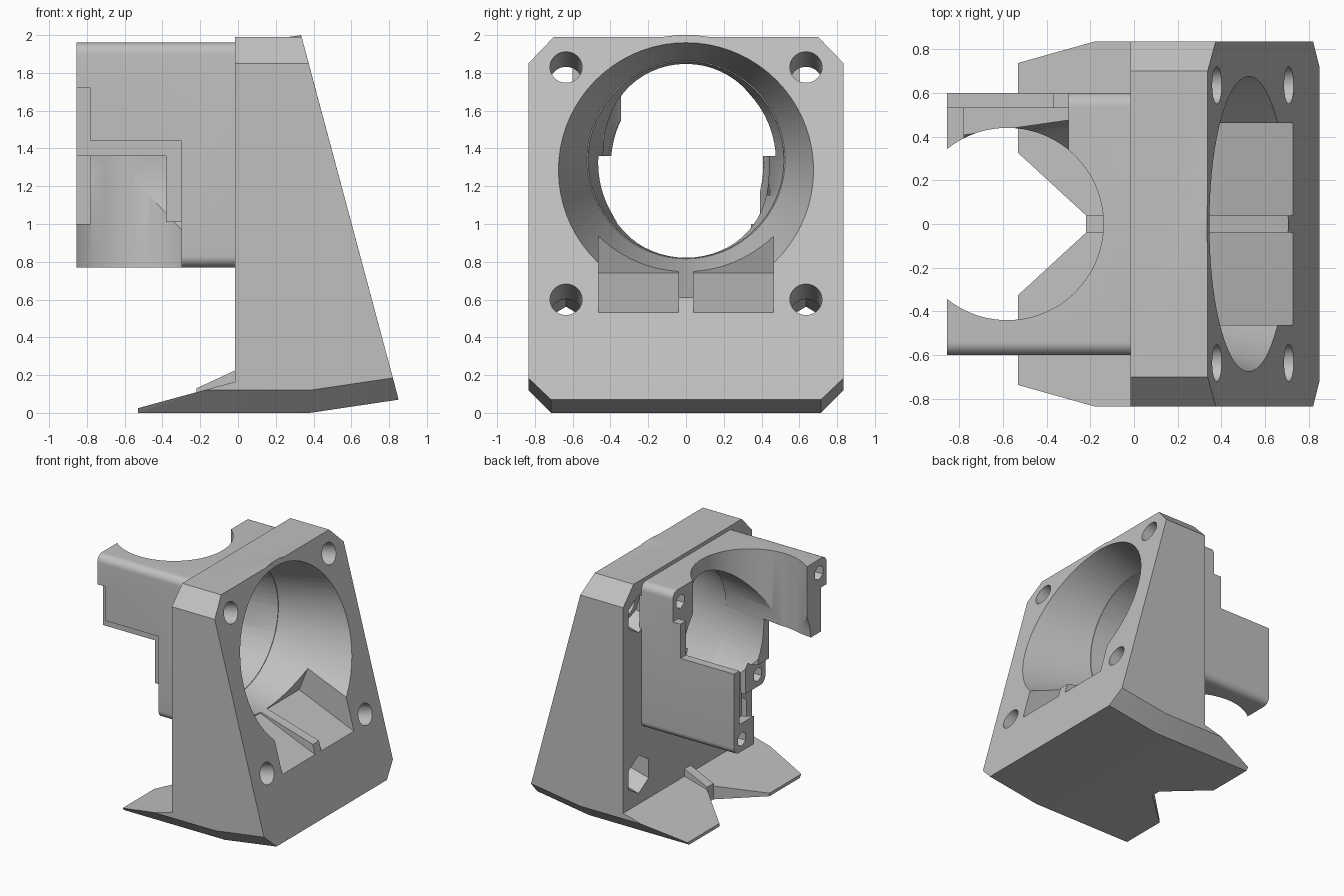
import bpy, bmesh
from math import cos, sin, pi
from mathutils import Vector

if "Cube" in bpy.data.objects:
    bpy.data.objects.remove(bpy.data.objects["Cube"], do_unlink=True)

grey = bpy.data.materials.new("plain_grey")
grey.use_nodes = True
grey.diffuse_color = (0.53, 0.53, 0.53, 1)
grey.node_tree.nodes["Principled BSDF"].inputs["Base Color"].default_value = (0.53, 0.53, 0.53, 1)


def hull(name, points):
    """Solid convex part around the given points."""
    bm = bmesh.new()
    for p in points:
        bm.verts.new(p)
    res = bmesh.ops.convex_hull(bm, input=bm.verts)
    loose = {g for g in res["geom_interior"] + res["geom_unused"] if isinstance(g, bmesh.types.BMVert)}
    bmesh.ops.delete(bm, geom=list(loose), context="VERTS")
    bmesh.ops.dissolve_limit(bm, angle_limit=0.005, verts=bm.verts, edges=bm.edges)
    bmesh.ops.recalc_face_normals(bm, faces=bm.faces)
    mesh = bpy.data.meshes.new(name)
    bm.to_mesh(mesh)
    bm.free()
    mesh.materials.append(grey)
    obj = bpy.data.objects.new(name, mesh)
    bpy.context.collection.objects.link(obj)
    return obj


def box(name, x, y, z):
    return hull(name, [(a, b, c) for a in x for b in y for c in z])


def prism(name, profile, y):
    """XZ profile stretched across y."""
    return hull(name, [(a, b, c) for a, c in profile for b in y])


def rod(name, start, end, r, n=48):
    start, end = Vector(start), Vector(end)
    axis = (end - start).normalized()
    u = Vector((0, 1, 0))
    v = axis.cross(u)
    ring = [u * r * cos(pi / 2 + 2 * pi * i / n) + v * r * sin(pi / 2 + 2 * pi * i / n) for i in range(n)]
    return hull(name, [c + p for c in (start, end) for p in ring])


def boolean(obj, tool, operation="DIFFERENCE"):
    tool.hide_render = True
    mod = obj.modifiers.new("cut", "BOOLEAN")
    mod.operation, mod.solver, mod.object = operation, "EXACT", tool
    bpy.context.view_layer.objects.active = obj
    bpy.ops.object.modifier_apply(modifier=mod.name)
    bpy.data.objects.remove(tool, do_unlink=True)


def smooth(obj):
    bpy.ops.object.select_all(action="DESELECT")
    obj.select_set(True)
    bpy.context.view_layer.objects.active = obj
    bpy.ops.object.shade_smooth_by_angle(angle=0.45)


def face_x(z):
    """Position of the leaning face at a height."""
    return 0.868 - 0.2668 * z


BACK = -0.015
TILT = Vector((1, 0, 0.2668))

# Leaning body block with chamfered corners
pts = []
for s in (-1, 1):
    pts += [(x, s * 0.715, z) for x, z in ((BACK, 0), (0.38, 0), (0.85, 0.07))]
    pts += [(x, s * 0.835, z) for x, z in ((BACK, 0.12), (0.38, 0.12), (0.82, 0.185), (BACK, 1.85), (0.374, 1.85))]
    pts += [(x, s * 0.70, 1.99) for x in (BACK, 0.337)]
body = hull("leaning_body", pts)

# Raised lip over the funnel
boolean(body, hull("lip", [(x, s * y, z) for s in (-1, 1) for x, y, z in
                           ((0.26, 0.03, 1.989), (0.337, 0.13, 1.989), (0.334, 0.05, 2.0), (0.3, 0.03, 1.95))]), "UNION")

# Funnel from the leaning face to the back
funnel = []
for i in range(72):
    a = 2 * pi * i / 72
    z = 1.285 + 0.675 * sin(a)
    outer = Vector((face_x(z), 0.675 * cos(a), z))
    inner = Vector((BACK, 0.52 * cos(a), 1.34 + 0.52 * sin(a)))
    funnel += [inner.lerp(outer, -0.05), inner.lerp(outer, 1.15)]
boolean(body, hull("funnel_cutter", funnel))

# Two tilted pockets under the funnel
for s in (-1, 1):
    boolean(body, prism("pocket_cutter", [(0.23, 0.74), (0.72, 0.535), (0.96, 0.435), (0.38, 1.11), (1.0, 1.11)],
                        (s * 0.04, s * 0.463)))

# Screw holes square to the leaning face, with nut pockets behind
for s in (-1, 1):
    for z in (0.6, 1.83):
        p = Vector((face_x(z), s * 0.635, z))
        boolean(body, rod("screw_cutter", p + TILT * 0.2, p - TILT * 1.0, 0.085))
        boolean(body, rod("nut_cutter", p - TILT * 0.3, p - TILT * 1.0, 0.15, 6))
smooth(body)

# Split foot and its centre rib
for s, side in ((-1, "right"), (1, "left")):
    hull(side + "_foot", [(x, s * y, z) for x, y, z in (
        (-0.53, 0.325, 0), (-0.53, 0.715, 0), (-0.53, 0.325, 0.025), (-0.53, 0.737, 0.025),
        (-0.18, 0.835, 0.12), (BACK, 0.835, 0.12), (BACK, 0.835, 0.165), (BACK, 0.715, 0),
        (-0.22, 0.04, 0), (-0.22, 0.04, 0.109), (BACK, 0.04, 0), (BACK, 0.04, 0.165))])
prism("centre_rib", [(-0.22, 0), (-0.22, 0.13), (BACK, 0.225), (BACK, 0)], (-0.04, 0.04))

# Holder block with rounded long edges
R = 0.06
pts = []
for sy in (-1, 1):
    for zc, sz in ((0.77 + R, -1), (1.96 - R, 1)):
        for i in range(9):
            a = i * pi / 16
            pts += [(x, sy * (0.6 - R + R * cos(a)), zc + sz * R * sin(a)) for x in (-0.855, 0)]
holder = hull("holder", pts)

# Upright round cradle
boolean(holder, rod("cradle_cutter", (-0.58, 0, 0.5), (-0.58, 0, 2.2), 0.44, 96))

# Tunnel carrying the funnel on into the cradle
tunnel = []
for i in range(64):
    a = 2 * pi * i / 64
    tunnel += [(0.01, 0.52 * cos(a), 1.34 + 0.52 * sin(a)), (-0.95, 0.385 * cos(a), 1.305 + 0.475 * sin(a))]
boolean(holder, hull("tunnel_cutter", tunnel))

# Stepped lap joints: high arm on the right, low arm on the left
LOW, HIGH, END = 0.5, 2.2, -1.1
for x, y, z in (
        (-0.38, (-0.8, 0), (LOW, 1.36)), (-0.30, (-0.8, 0), (LOW, 1.01)),
        (-0.30, (-0.8, -0.53), (LOW, 1.44)), (-0.78, (-0.8, -0.53), (LOW, 1.72)),
        (-0.37, (0, 0.8), (1.44, HIGH)), (-0.30, (0, 0.8), (1.72, HIGH)),
        (-0.30, (0, 0.53), (1.36, HIGH)), (-0.78, (0, 0.53), (1.0, HIGH))):
    boolean(holder, box("lap_cutter", (END, x), y, z))

# Hexagonal screw sockets in the arm ends
for x, y, z in ((-0.855, -0.5, 1.85), (-0.855, 0.5, 0.87), (-0.30, -0.5, 0.87), (-0.30, 0.5, 1.85)):
    boolean(holder, rod("socket_cutter", (x - 0.1, y, z), (x + 0.2, y, z), 0.058, 6))
smooth(holder)
